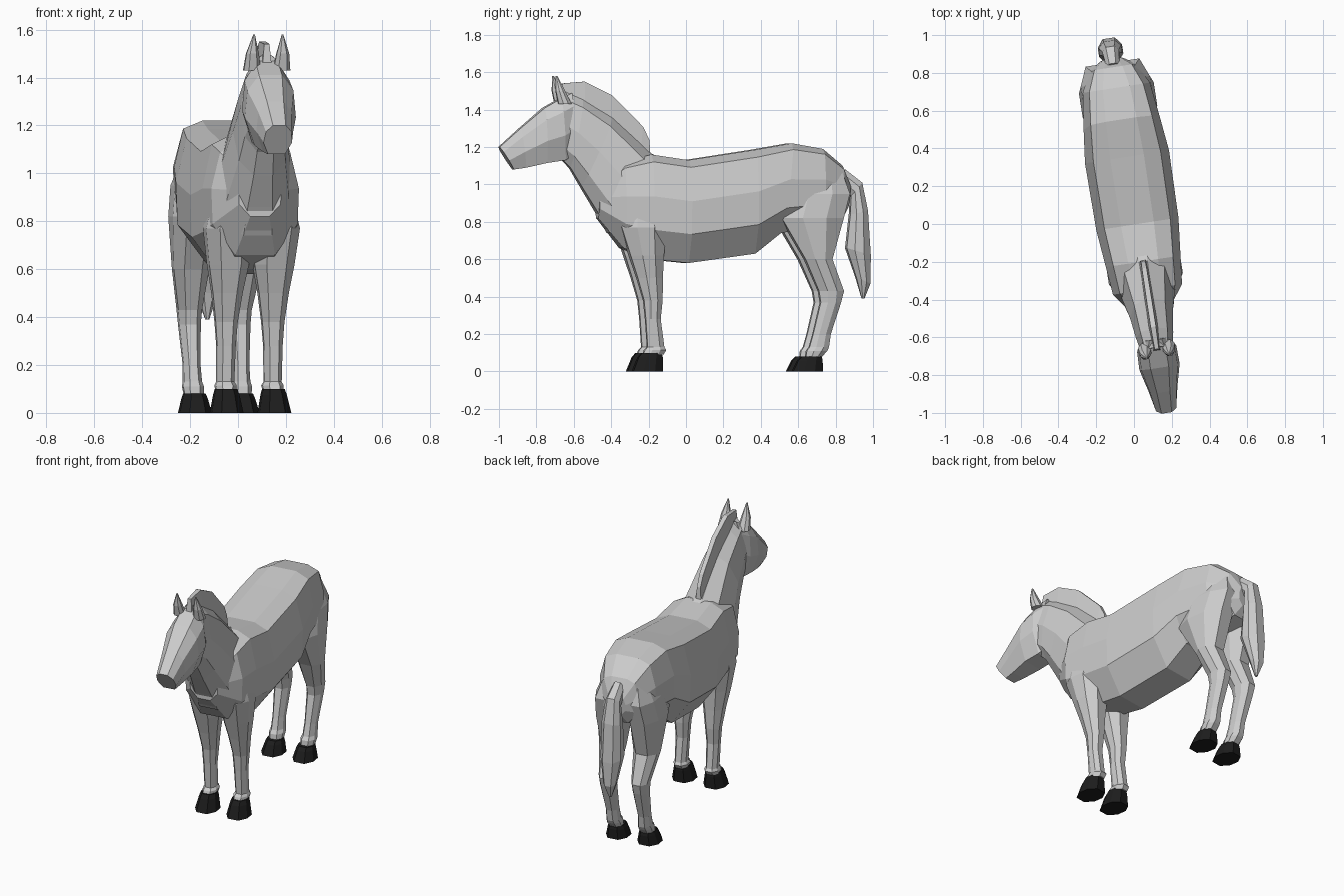
import bpy, bmesh, math
from mathutils import Vector

TURN = math.radians(8.8)      # the whole animal stands slightly turned
OFFSET = Vector((0.018, 0, 0))

dark = bpy.data.materials.new("hoof_black")
dark.diffuse_color = (0.012, 0.012, 0.012, 1)

# Half cross-sections: (fraction of half width, fraction from bottom to top)
BODY = [(.4, 1), (.8, .93), (1, .6), (.97, .28), (.45, 0)]
NECK = [(.15, 1), (.72, .87), (1, .5), (.85, .17), (.35, 0)]
HEAD = [(.45, 1), (.9, .78), (1, .4), (.6, 0)]
LIMB = [(.5, 1), (1, .68), (1, .3), (.5, 0)]
BLADE = [(.5, 1), (1, 0)]


def loft(name, half, rings, mirror=False, mat=None):
    """Skin rings (y_top, z_top, y_bottom, z_bottom, half_width, centre_x)."""
    bm = bmesh.new()
    prof = half + [(-u, t) for u, t in reversed(half)]
    loops = []
    for r in rings:
        y1, z1, y0, z0, w = r[:5]
        cx = r[5] if len(r) > 5 else 0
        loops.append([bm.verts.new((cx + u * w, y0 + (y1 - y0) * t, z0 + (z1 - z0) * t))
                      for u, t in prof])
    n = len(prof)
    for a, b in zip(loops, loops[1:]):
        for i in range(n):
            j = (i + 1) % n
            bm.faces.new((a[i], a[j], b[j], b[i]))
    bm.faces.new(loops[0])
    bm.faces.new(loops[-1])
    bmesh.ops.recalc_face_normals(bm, faces=bm.faces)
    me = bpy.data.meshes.new(name)
    bm.to_mesh(me)
    bm.free()
    ob = bpy.data.objects.new(name, me)
    bpy.context.collection.objects.link(ob)
    ob.rotation_euler.z = TURN
    ob.location = OFFSET
    if mirror:
        m = ob.modifiers.new("Mirror", 'MIRROR')
        m.use_mirror_merge = False
    if mat:
        me.materials.append(mat)
    return ob


def limb(name, sections, mat=None):
    """Mirrored leg part from level sections (z, y_front, y_back, x_in, x_out)."""
    rings = [(yf, z, yb, z, (xo - xi) / 2, (xo + xi) / 2) for z, yf, yb, xi, xo in sections]
    return loft(name, LIMB, rings, True, mat)


# Barrel, chest and rump
loft("torso", BODY, [
    (-.48, 1.0, -.48, .82, .09), (-.35, 1.12, -.35, .66, .185),
    (-.2, 1.16, -.2, .60, .2), (0, 1.13, 0, .58, .22),
    (.36, 1.185, .36, .63, .225), (.56, 1.22, .5, .74, .205),
    (.73, 1.19, .73, .78, .18), (.84, 1.10, .84, .82, .125),
    (.885, 1.0, .875, .88, .06)])

# Neck
loft("neck", NECK, [
    (-.1, 1.12, -.42, .74, .17), (-.2, 1.17, -.49, .86, .15),
    (-.4, 1.36, -.57, .99, .115), (-.56, 1.46, -.63, 1.09, .1),
    (-.66, 1.5, -.68, 1.14, .085)])

# Head
loft("head", HEAD, [
    (-.62, 1.49, -.6, 1.17, .075), (-.68, 1.46, -.66, 1.13, .105),
    (-.77, 1.41, -.76, 1.115, .108), (-.9, 1.3, -.87, 1.09, .078),
    (-1.012, 1.2, -.935, 1.08, .06)])

# Mane crest
loft("mane", BLADE, [
    (-.2, 1.24, -.19, 1.08, .022), (-.235, 1.31, -.25, 1.15, .025),
    (-.4, 1.475, -.4, 1.28, .028), (-.55, 1.55, -.55, 1.40, .028),
    (-.67, 1.54, -.68, 1.42, .022)])

# Ears
loft("ears", LIMB, [
    (-.7, 1.43, -.63, 1.43, .036, .062), (-.715, 1.5, -.665, 1.5, .026, .064),
    (-.715, 1.58, -.705, 1.58, .003, .06)], True)

# Tail
loft("tail", LIMB, [
    (.86, 1.08, .82, 1.0, .035), (.95, 1.01, .89, .94, .045),
    (.98, .86, .885, .84, .06), (.995, .62, .865, .66, .065),
    (.995, .47, .92, .5, .04), (.965, .39, .95, .39, .008)])

# Front legs
limb("front_legs", [
    (.98, -.36, -.14, .05, .15), (.77, -.37, -.13, .01, .198),
    (.62, -.32, -.14, .012, .18), (.5, -.28, -.145, .035, .16),
    (.38, -.245, -.145, .052, .145), (.28, -.235, -.155, .06, .138),
    (.13, -.225, -.135, .064, .136), (.115, -.24, -.125, .055, .143),
    (.09, -.25, -.14, .06, .14)])

# Hind legs
limb("hind_legs", [
    (1.06, .6, .83, .03, .14), (.95, .53, .865, .02, .185),
    (.82, .495, .83, .02, .2), (.6, .625, .77, .035, .185),
    (.43, .7, .835, .055, .155), (.37, .71, .82, .06, .15),
    (.2, .67, .765, .068, .138), (.13, .65, .755, .064, .14),
    (.11, .635, .745, .058, .145), (.07, .63, .71, .06, .14)])

# Hooves
for part, y, h in (("front_hooves", -.22, .1), ("hind_hooves", .645, .08)):
    limb(part, [(h, y - .035, y + .07, .055, .145),
                (h * .75, y - .055, y + .075, .048, .152),
                (0, y - .085, y + .075, .034, .168)], dark)
